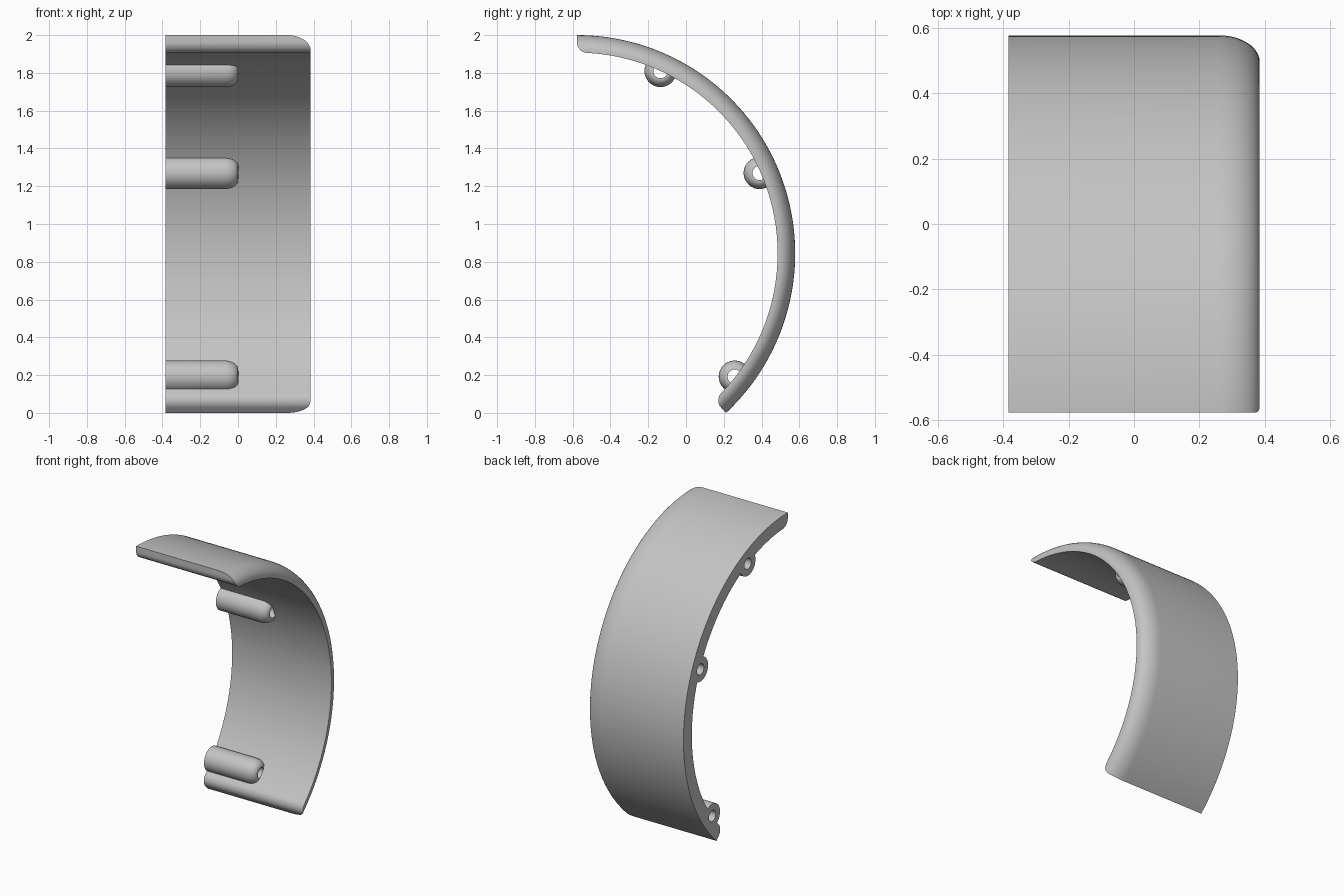
import bpy, bmesh
from math import sin, cos, pi, radians
from mathutils import Matrix

cube = bpy.data.objects.get("Cube")
if cube:
    bpy.data.objects.remove(cube, do_unlink=True)

HALF = 0.385                  # half width
R_OUT, R_IN = 1.156, 1.063    # arc radii
CY, CZ = -0.578, 0.844        # arc centre
LOW, HIGH = radians(-46.9), radians(90)
LIP = 0.055                   # rounding of the inner end edges

grey = bpy.data.materials.new("grey")
grey.use_nodes = True
grey.diffuse_color = (0.55, 0.55, 0.55, 1)
grey.node_tree.nodes["Principled BSDF"].inputs["Base Color"].default_value = (0.55, 0.55, 0.55, 1)


def sweep(name, profile, moves, closed=False):
    """Skin a closed profile placed by each matrix in turn; cap the ends if open."""
    bm = bmesh.new()
    rings = [[bm.verts.new(m @ p) for p in map(lambda q: Matrix.Translation(q).translation, profile)]
             for m in moves]
    n = len(profile)
    pairs = list(zip(rings, rings[1:])) + ([(rings[-1], rings[0])] if closed else [])
    for a, b in pairs:
        for i in range(n):
            j = (i + 1) % n
            bm.faces.new((a[i], a[j], b[j], b[i]))
    if not closed:
        bm.faces.new(rings[0])
        bm.faces.new(rings[-1])
    bmesh.ops.recalc_face_normals(bm, faces=bm.faces)
    mesh = bpy.data.meshes.new(name)
    bm.to_mesh(mesh)
    bm.free()
    mesh.materials.append(grey)
    obj = bpy.data.objects.new(name, mesh)
    bpy.context.collection.objects.link(obj)
    return obj


def combine(target, other, operation):
    """Apply a boolean and discard the helper."""
    mod = target.modifiers.new(operation.lower(), 'BOOLEAN')
    mod.operation, mod.solver, mod.object = operation, 'EXACT', other
    bpy.context.view_layer.objects.active = target
    bpy.ops.object.modifier_apply(modifier=mod.name)
    bpy.data.objects.remove(other, do_unlink=True)


def quarter(steps=10):
    return [pi / 2 * i / steps for i in range(steps + 1)]


# Curved shell: cross-section with a softened outer side edge, turned about the x axis
section = [(-HALF, 0, R_IN - 0.05), (-HALF, 0, R_OUT)]
section += [(HALF - 0.125 + 0.125 * sin(t), 0, R_OUT - 0.082 * (1 - cos(t))) for t in quarter(12)]
section.append((HALF, 0, R_IN - 0.05))
STEPS, OVER = 96, radians(4)
centre = Matrix.Translation((0, CY, CZ))
turns = [centre @ Matrix.Rotation(LOW - OVER + (HIGH - LOW + 2 * OVER) * i / STEPS - pi / 2, 4, 'X')
         for i in range(STEPS + 1)]
shell = sweep("fender_shell", section, turns)

# Side outline with rounded inner lips, used to trim the shell
def polar(r, a):
    return (0, CY + r * cos(a), CZ + r * sin(a))

turn = LIP / R_IN
low_lip = [polar(R_IN + LIP * (1 - sin(t)), LOW + turn * (1 - cos(t))) for t in quarter()]
high_lip = [polar(R_IN + LIP * (1 - cos(t)), HIGH - turn * (1 - sin(t))) for t in quarter()]
span = HIGH - LOW - 2 * turn
inner = [polar(R_IN, LOW + turn + span * i / STEPS) for i in range(1, STEPS)]
outer = [polar(R_OUT + 0.05, HIGH + (LOW - HIGH) * i / STEPS) for i in range(STEPS + 1)]
outline = low_lip + inner + high_lip + outer
trim = sweep("trim", outline, [Matrix.Translation((s, 0, 0)) for s in (-1, 1)])
combine(shell, trim, 'INTERSECT')

# Three round-ended sleeves along the inside, each with a bore
SIDES = 40
circle = [(0, cos(2 * pi * i / SIDES), sin(2 * pi * i / SIDES)) for i in range(SIDES)]


def rod(name, y, z, stations):
    return sweep(name, circle, [Matrix.Translation((x, y, z)) @ Matrix.Diagonal((1, r, r, 1))
                                for x, r in stations])


centres = [(-0.135, 1.81), (0.39, 1.27), (0.258, 0.192)]
nose = [(-0.07 + 0.07 * sin(t), 0.041 + 0.044 * cos(t)) for t in quarter()]
for y, z in centres:
    combine(shell, rod("sleeve", y, z, [(-HALF, 0.085)] + nose), 'UNION')
for y, z in centres:
    combine(shell, rod("bore", y, z, [(-HALF - 0.1, 0.038), (0.002, 0.038)]), 'DIFFERENCE')

# Smooth shading with crisp edges
bpy.ops.object.select_all(action='DESELECT')
shell.select_set(True)
bpy.context.view_layer.objects.active = shell
bpy.ops.object.shade_smooth_by_angle(angle=radians(30))
